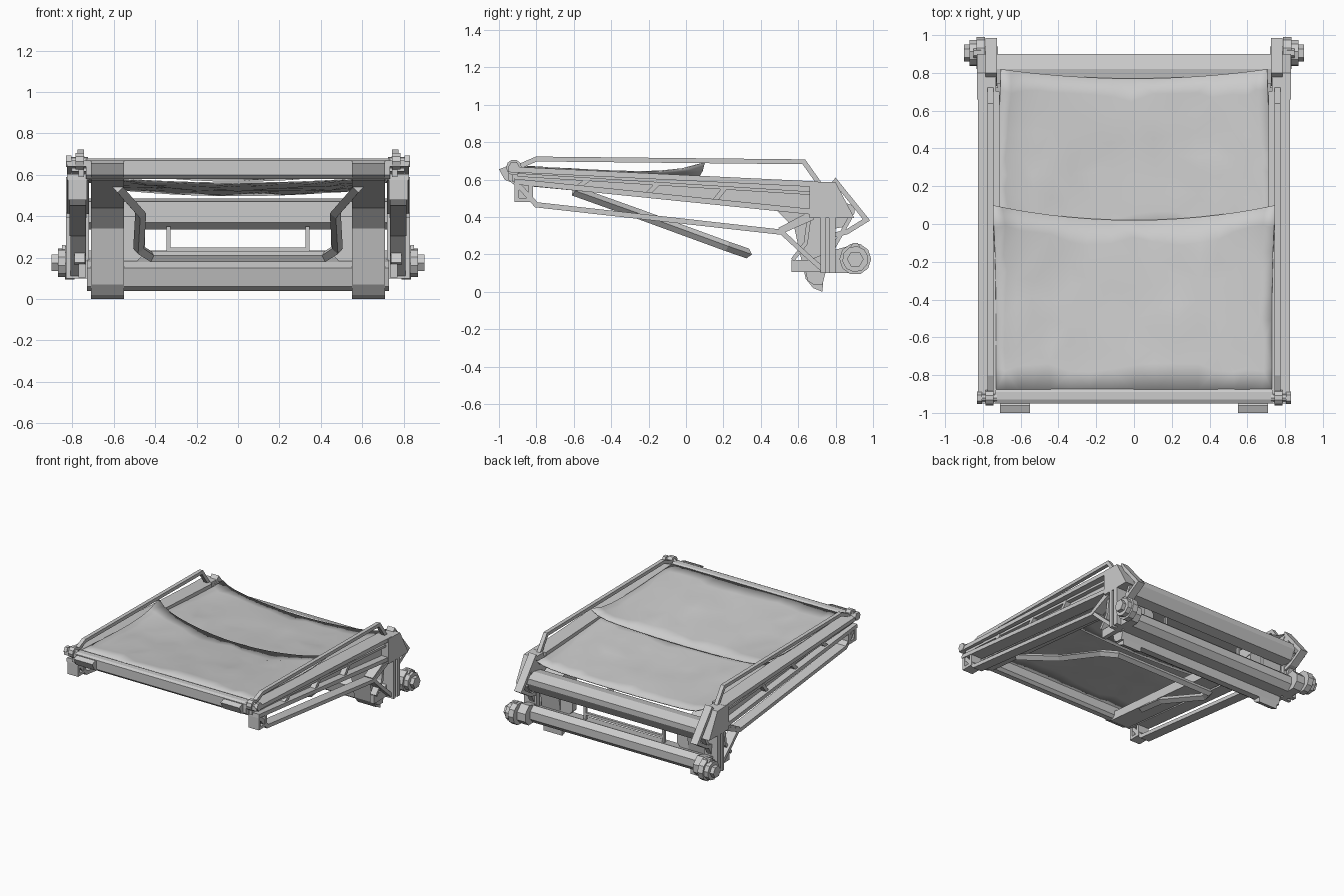
import bpy, bmesh, math, random
from mathutils import Vector

if "Cube" in bpy.data.objects:
    bpy.data.objects.remove(bpy.data.objects["Cube"])
random.seed(4)

def finish(name, bm):
    bmesh.ops.recalc_face_normals(bm, faces=bm.faces)
    me = bpy.data.meshes.new(name)
    bm.to_mesh(me)
    bm.free()
    ob = bpy.data.objects.new(name, me)
    bpy.context.collection.objects.link(ob)
    return ob

def extrude(name, corners, offset, mirror):
    bm = bmesh.new()
    f = bm.faces.new([bm.verts.new(c) for c in corners])
    r = bmesh.ops.extrude_face_region(bm, geom=[f])
    bmesh.ops.translate(bm, vec=offset,
                        verts=[v for v in r['geom'] if isinstance(v, bmesh.types.BMVert)])
    ob = finish(name, bm)
    if mirror:
        ob.modifiers.new("mirror", 'MIRROR')
    return ob

def prism(name, profile, x0, x1, mirror=True):
    """Extrude a (y, z) outline from x0 to x1, mirrored to the other side."""
    return extrude(name, [(x0, y, z) for y, z in profile], (x1 - x0, 0, 0), mirror)

def rect(y0, y1, z0, z1):
    return [(y0, z0), (y1, z0), (y1, z1), (y0, z1)]

def stroke(pts, t):
    """Mitred outline of thickness t around an open (y, z) path."""
    P = [Vector(p) for p in pts]
    left, right = [], []
    for i, p in enumerate(P):
        dirs = []
        if i > 0: dirs.append((p - P[i - 1]).normalized())
        if i < len(P) - 1: dirs.append((P[i + 1] - p).normalized())
        ns = [Vector((-d.y, d.x)) for d in dirs]
        n = sum(ns, Vector((0, 0))).normalized()
        n *= t / 2 / max(0.4, n.dot(ns[0]))
        left.append(tuple(p + n))
        right.append(tuple(p - n))
    return left + right[::-1]

def ring(cy, cz, r, n, a=0.0):
    return [(cy + r * math.cos(a + 2 * math.pi * i / n),
             cz + r * math.sin(a + 2 * math.pi * i / n)) for i in range(n)]

# Sloping side beams: recessed web, flanges and diagonal ribs
prism("side_beam_web", [(-.93, .59), (.7, .43), (.7, .575), (-.93, .655)], .745, .77)
prism("side_beam_top_flange", stroke([(-.95, .655), (.7, .575)], .03), .712, .825)
prism("side_beam_middle_flange", stroke([(-.9, .625), (.7, .525)], .018), .735, .805)
prism("side_beam_bottom_flange", stroke([(-.92, .59), (.7, .425)], .03), .72, .825)
for i, y in enumerate((-.55, -.18, .18)):
    zt, zb = .6 - .0625 * (y + .5), .552 - .102 * (y + .5)
    prism(f"side_beam_rib_{i}", stroke([(y - .03, zb), (y + .03, zt)], .025), .77, .81)

# Upper guard rails and rear grab handles
prism("guard_rail", stroke([(-.95, .645), (-.8, .71), (.63, .695), (.74, .54)], .026), .745, .775)
prism("rear_handle", stroke([(.74, .52), (.8, .59), (.965, .385), (.86, .32), (.78, .30)], .026), .725, .785)

# Lower rails with front end blocks
prism("lower_rail", stroke([(-.9, .575), (-.8, .465), (.5, .32), (.68, .40)], .028), .735, .815)
prism("front_end_block", stroke([(-.905, .6), (-.905, .49), (-.83, .49), (-.83, .58)], .022), .73, .82)
prism("front_end_plate", rect(-.91, -.83, .49, .57), .755, .775)

# Front cross bar and its pivots
prism("front_bar", [(-.95, .6), (-.93, .58), (-.89, .58), (-.87, .6), (-.87, .67),
                    (-.89, .68), (-.93, .68), (-.95, .67)], -.735, .735, False)
prism("front_pivot", ring(-.92, .665, .042, 10), .745, .785)
prism("front_pivot_pin", ring(-.92, .665, .022, 8), .725, .815)
prism("front_pivot_nut", ring(-.92, .665, .032, 6), .805, .83)

# Inner wide rails that curve down into the rear feet
prism("inner_rail", [(-1, .655), (-.97, .6), (-.9, .57), (.48, .44), (.58, .34), (.61, .2),
                     (.64, .07), (.68, .02), (.73, 0), (.735, .1), (.77, .3), (.77, .44),
                     (.6, .51), (-.88, .63), (-.96, .67)], .55, .71)

# Rear side brackets, posts and braces
prism("rear_bracket", [(.66, .395), (.9, .395), (.8, .585), (.66, .59)], .73, .83)
prism("rear_post_front", rect(.72, .745, .1, .42), .72, .83)
prism("rear_post_back", rect(.765, .80, .1, .42), .72, .83)
prism("rear_post_web", rect(.735, .78, .1, .42), .745, .79)
prism("upper_brace", stroke([(.5, .33), (.67, .42)], .026), .735, .81)
prism("lower_brace", stroke([(.5, .33), (.64, .2), (.73, .12)], .026), .735, .81)
prism("cross_brace", stroke([(.57, .17), (.64, .26), (.66, .41)], .022), .74, .79)
prism("foot_plate", [(.565, .105), (.73, .105), (.73, .2), (.66, .17), (.565, .17)], .735, .77)
prism("knob_mount", [(.78, .1), (.9, .1), (.94, .14), (.94, .2), (.89, .25), (.78, .22)], .72, .79)
prism("rear_brace", stroke([(.79, .24), (.88, .4)], .022), .74, .78)

# Side knobs
prism("knob_disc", ring(.905, .175, .085, 10), .79, .835)
prism("knob_collar", ring(.905, .175, .07, 10, .2), .835, .87)
prism("knob_nut", ring(.905, .175, .045, 6), .87, .9)
prism("knob_lug", ring(.905, .24, .025, 6), .81, .85)

# Rear cross beams
prism("rear_lower_beam", [(.63, .15), (.65, .06), (.68, .04), (.73, .04), (.745, .1), (.84, .1),
                          (.88, .14), (.88, .2), (.84, .235), (.77, .2), (.68, .18)], -.73, .73, False)
prism("rear_upper_beam", [(.74, .37), (.78, .335), (.86, .35), (.90, .42), (.90, .46),
                          (.82, .485), (.74, .47)], -.735, .735, False)
prism("rear_tie_bar", rect(.74, .76, .23, .25), -.34, .34, False)
prism("rear_tie_post", rect(.74, .76, .19, .35), .325, .345)

# Chamfered gussets framing the rear opening
extrude("rear_gusset", [(x, .70, z) for x, z in
        ((.56, .17), (.50, .17), (.45, .22), (.45, .34), (.50, .40), (.56, .40))],
        (0, .05, 0), True)

# Swinging support loop under the sheets
cu = bpy.data.curves.new("support_loop", 'CURVE')
cu.dimensions = '3D'
cu.bevel_depth = .027
cu.bevel_resolution = 0
half = [(.58, -.6, .54), (.47, -.25, .415), (.48, .22, .243), (.42, .33, .205)]
path = half + [(-x, y, z) for x, y, z in reversed(half)]
sp = cu.splines.new('POLY')
sp.points.add(len(path) - 1)
for p, c in zip(sp.points, path):
    p.co = (*c, 1)
sp.use_smooth = False
cu.use_fill_caps = True
bpy.context.collection.objects.link(bpy.data.objects.new("support_loop", cu))

def sheet(name, width, front, back, z_mid, z_side, nx=16, ny=8):
    """Sagging faceted cloth: curved free back edge, corners pulled to points."""
    bm = bmesh.new()
    rows = []
    for j in range(ny + 1):
        v = j / ny
        row = []
        for i in range(nx + 1):
            s = 2 * i / nx - 1
            u = math.sin(s * math.pi / 2) * .5 + s * .5      # denser near the sides
            lift = .6 * u * u + .4 * abs(u) ** 14
            k = 1 if 0 < i < nx and 0 < j < ny else 0
            zm = z_mid(v)
            z = zm + (z_side(v) - zm) * lift + k * random.uniform(-.006, .006)
            y = front + (back(u) - front) * v + k * random.uniform(-.03, .03)
            row.append(bm.verts.new((u * width(v) + k * random.uniform(-.015, .015), y, z)))
        rows.append(row)
    for a, b in zip(rows, rows[1:]):
        for i in range(nx):
            bm.faces.new((a[i], a[i + 1], b[i + 1], b[i]))
    bmesh.ops.triangulate(bm, faces=bm.faces, quad_method='SHORT_EDGE')
    ob = finish(name, bm)
    ob.data.shade_smooth()
    m = ob.modifiers.new("thickness", 'SOLIDIFY')
    m.thickness = .006
    m.offset = 0

# Front and rear cloth sheets
sheet("front_sheet", lambda v: .73 + .02 * v ** 4, -.88, lambda u: .02 + .08 * u * u,
      lambda v: .67 - .10 * v, lambda v: .67 - .05 * v + .07 * v ** 6)
sheet("rear_sheet", lambda v: .735 - .03 * v, -.06, lambda u: .77 + .05 * u * u,
      lambda v: .56 - .06 * v, lambda v: .615 - .075 * v + .03 * v ** 6)
